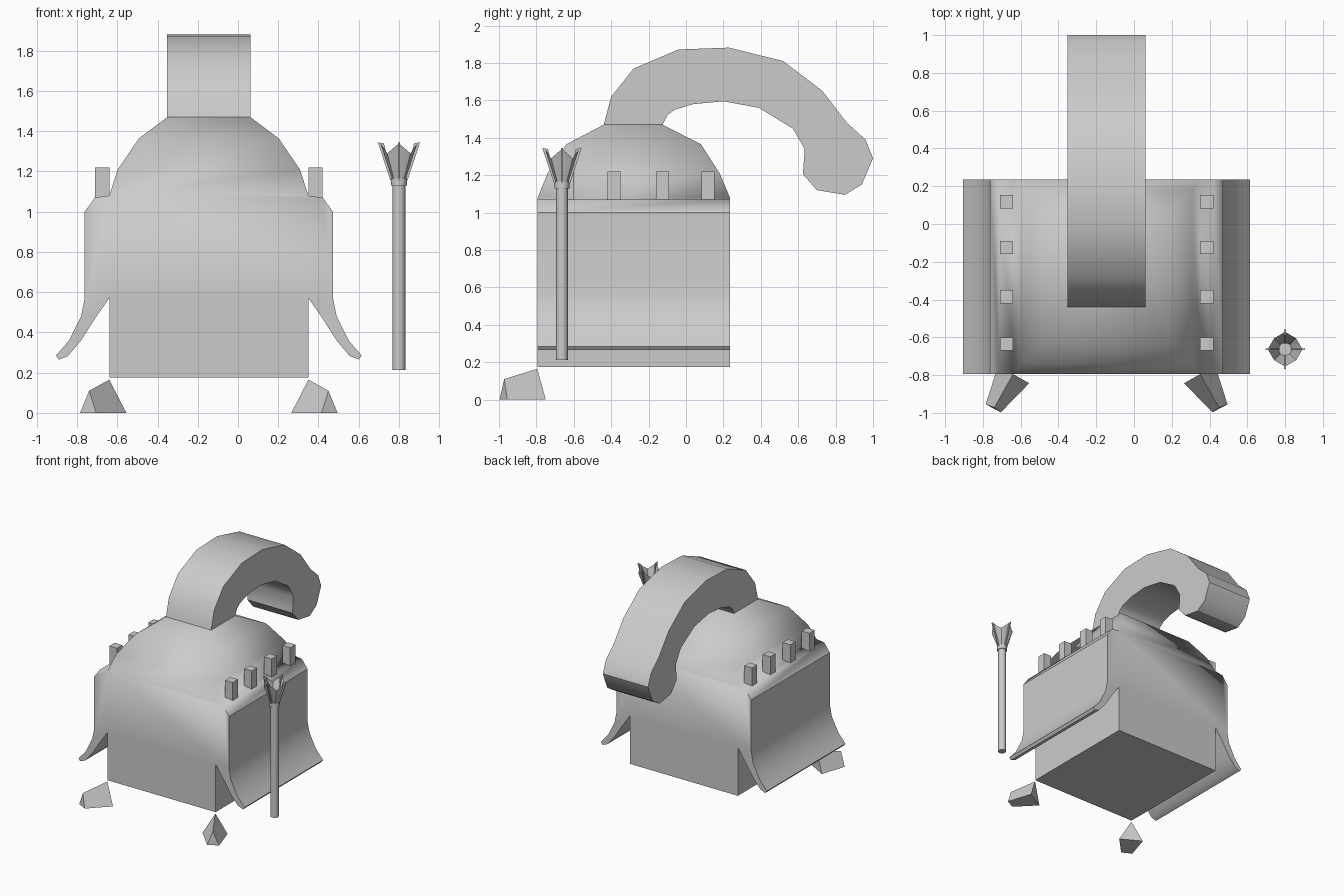
import bpy, bmesh, math
from mathutils import Matrix

if "Cube" in bpy.data.objects:
    bpy.data.objects.remove(bpy.data.objects["Cube"])

CX = -0.145            # symmetry plane of the main body
Y0, Y1 = -0.793, 0.235  # front and back of the body

grey = bpy.data.materials.new("plain_grey")
grey.diffuse_color = (0.6, 0.6, 0.6, 1)
grey.use_nodes = True
grey.node_tree.nodes["Principled BSDF"].inputs["Base Color"].default_value = grey.diffuse_color


def finish(name, bm, angle=None, sharp=None):
    """Turn a bmesh into an object; smooth it, keeping chosen edges sharp."""
    bmesh.ops.remove_doubles(bm, verts=bm.verts, dist=0.0005)
    bmesh.ops.recalc_face_normals(bm, faces=bm.faces)
    if angle:
        for f in bm.faces:
            f.smooth = True
        for e in bm.edges:
            steep = e.calc_face_angle(0) > math.radians(angle)
            e.smooth = not (steep and (sharp is None or sharp(e)))
    me = bpy.data.meshes.new(name)
    bm.to_mesh(me)
    bm.free()
    me.materials.append(grey)
    ob = bpy.data.objects.new(name, me)
    bpy.context.collection.objects.link(ob)
    return ob


def prism(bm, near, far, skip=()):
    """Caps on two matching outlines, plus the walls between them."""
    a = [bm.verts.new(p) for p in near]
    b = [bm.verts.new(p) for p in far]
    n = len(a)
    bm.faces.new(a)
    bm.faces.new(b[::-1])
    for i in range(n):
        if i not in skip:
            j = (i + 1) % n
            bm.faces.new((a[i], b[i], b[j], a[j]))


def loft(bm, rings):
    """Walls between rings of equal length."""
    rows = [[bm.verts.new(p) for p in r] for r in rings]
    for lo, hi in zip(rows, rows[1:]):
        n = len(lo)
        for i in range(n):
            j = (i + 1) % n
            bm.faces.new((lo[i], lo[j], hi[j], hi[i]))
    return rows


# Body with flared side flaps: half outline, mirrored and run front to back
half = [(0.495, 0.175), (0.495, 0.57), (0.565, 0.47), (0.635, 0.36),
        (0.70, 0.283), (0.745, 0.265), (0.76, 0.285), (0.695, 0.36),
        (0.635, 0.48), (0.617, 0.57), (0.617, 1.0), (0.567, 1.07),
        (0.495, 1.08)]
outline = [(CX + x, z) for x, z in half] + [(CX - x, z) for x, z in half[::-1]]
bm = bmesh.new()
prism(bm, [(x, Y0, z) for x, z in outline], [(x, Y1, z) for x, z in outline],
      skip=(len(half) - 1,))
# Dome on the body: half width, front, back, height
dome = [(0.495, Y0, Y1, 1.08), (0.453, -0.74, 0.18, 1.21),
        (0.347, -0.64, 0.08, 1.365), (0.207, -0.44, -0.125, 1.47)]
loft(bm, [[(CX - w, f, z), (CX + w, f, z), (CX + w, b, z), (CX - w, b, z)]
          for w, f, b, z in dome])
finish("body", bm, 30,
       lambda e: sum(v.co.z for v in e.verts) / 2 < 1.05)

# Curled tail rising from the dome
tail = [(-0.44, 1.47), (-0.40, 1.62), (-0.28, 1.77), (-0.04, 1.872),
        (0.23, 1.882), (0.52, 1.81), (0.73, 1.65), (0.86, 1.48),
        (0.96, 1.39), (1.0, 1.29), (0.94, 1.15), (0.85, 1.095),
        (0.70, 1.12), (0.625, 1.205), (0.635, 1.34), (0.57, 1.45),
        (0.39, 1.56), (0.20, 1.595), (0.04, 1.58), (-0.06, 1.55),
        (-0.10, 1.52), (-0.125, 1.47)]
bm = bmesh.new()
prism(bm, [(CX - 0.207, y, z) for y, z in tail],
      [(CX + 0.207, y, z) for y, z in tail])
finish("curled_tail", bm, 40)

for side, s in (("left", -1), ("right", 1)):
    # Row of small posts along the shoulder
    for k, y in enumerate((-0.635, -0.385, -0.125, 0.118)):
        bm = bmesh.new()
        m = Matrix.Translation((CX + s * 0.53, y, 1.14))
        bmesh.ops.create_cube(bm, size=1,
                              matrix=m @ Matrix.Diagonal((0.07, 0.07, 0.16, 1)))
        finish(f"{side}_post_{k + 1}", bm)
    # Wedge foot: triangular section tapering to the toe
    heel = [(0.41, -0.843, 0), (0.495, -0.795, 0.165), (0.575, -0.75, 0)]
    toe = [(0.56, -0.997, 0), (0.595, -0.972, 0.11), (0.64, -0.955, 0)]
    bm = bmesh.new()
    prism(bm, [(CX + s * x, y, z) for x, y, z in heel],
          [(CX + s * x, y, z) for x, y, z in toe])
    finish(f"{side}_foot", bm)

# Staff standing beside the body
SX, SY = 0.80, -0.663


def ring(r, z, n=8, r2=None, z2=None):
    """Circle of points; odd points may use a second radius and height."""
    pts = []
    for i in range(n):
        a = 2 * math.pi * i / n
        rr, zz = (r2, z2) if r2 and i % 2 else (r, z)
        pts.append((SX + rr * math.cos(a), SY + rr * math.sin(a), zz))
    return pts


for name, r, z0, z1 in (("staff_shaft", 0.032, 0.213, 1.14),
                        ("staff_collar", 0.04, 1.13, 1.165)):
    bm = bmesh.new()
    prism(bm, ring(r, z0, 12), ring(r, z1, 12))
    finish(name, bm, 40)

# Open flared cup with a dipped rim
bm = bmesh.new()
loft(bm, [ring(0.034, 1.16), ring(0.092, 1.34, 8, 0.082, 1.29)])
finish("staff_cup", bm, 40)

# Four thin fins around the cup
for k in range(4):
    c, s = round(math.cos(k * math.pi / 2)), round(math.sin(k * math.pi / 2))
    shape = [(0.028, 1.155), (0.042, 1.155), (0.105, 1.345), (0.075, 1.34)]
    bm = bmesh.new()
    prism(bm, *[[(SX + r * c - t * s, SY + r * s + t * c, z)
                 for r, z in shape] for t in (-0.005, 0.005)])
    finish(f"staff_fin_{k + 1}", bm)
